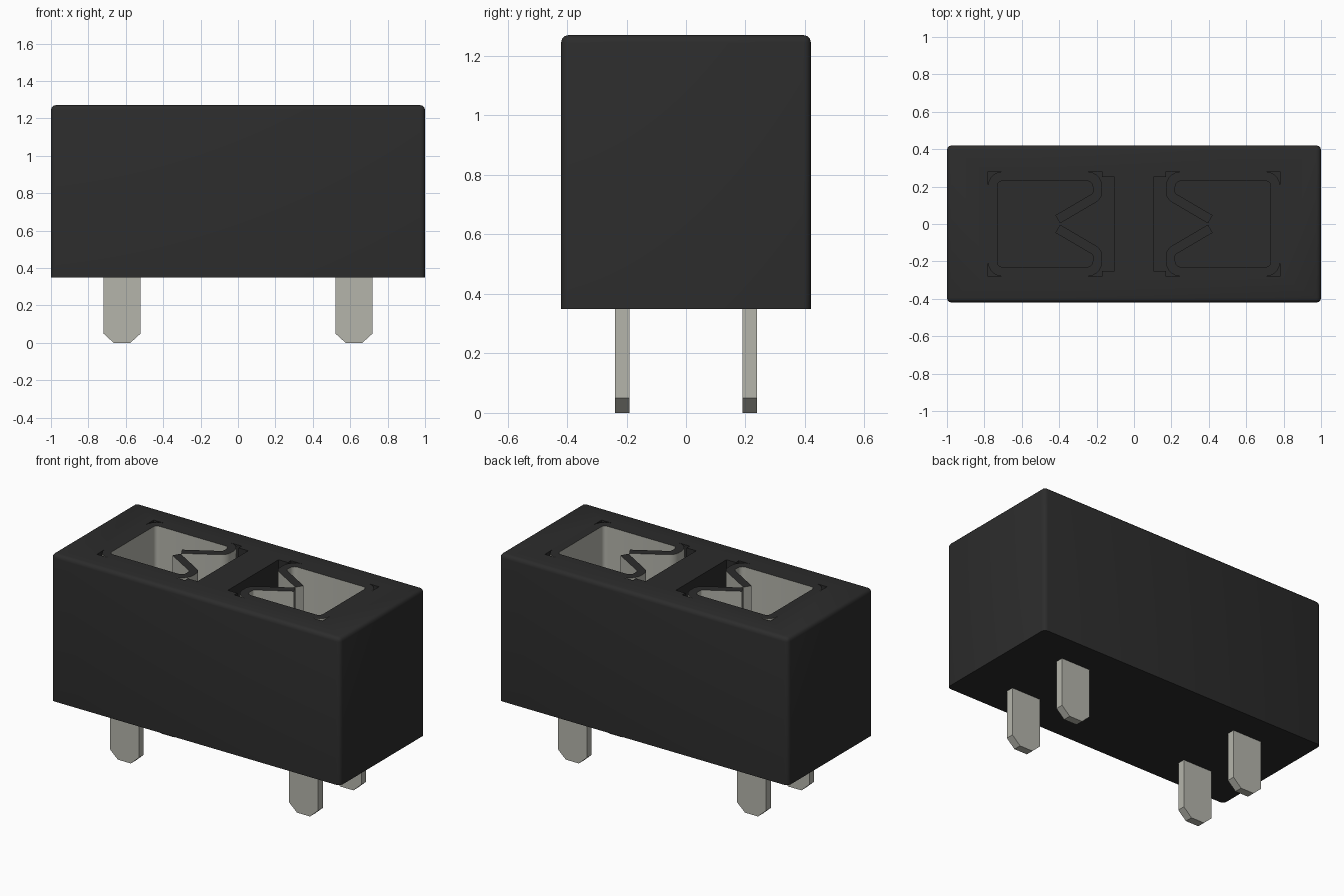
import bpy, bmesh, math
from mathutils import Vector

if "Cube" in bpy.data.objects:
    bpy.data.objects.remove(bpy.data.objects["Cube"])

TOP, BASE, FLOOR = 1.27, 0.35, 0.42


def material(name, rgb):
    m = bpy.data.materials.new(name)
    m.diffuse_color = (*rgb, 1)
    m.use_nodes = True
    m.node_tree.nodes["Principled BSDF"].inputs["Base Color"].default_value = m.diffuse_color
    return m


BLACK = material("black_plastic", (0.025, 0.025, 0.025))
METAL = material("tinned_metal", (0.46, 0.46, 0.41))


def finish(name, bm, *mats):
    bmesh.ops.recalc_face_normals(bm, faces=bm.faces)
    me = bpy.data.meshes.new(name)
    bm.to_mesh(me)
    bm.free()
    ob = bpy.data.objects.new(name, me)
    bpy.context.collection.objects.link(ob)
    for m in mats:
        me.materials.append(m)
    return ob


def extrude(bm, face, vec):
    geo = bmesh.ops.extrude_face_region(bm, geom=[face])["geom"]
    bmesh.ops.translate(bm, vec=vec, verts=[g for g in geo if isinstance(g, bmesh.types.BMVert)])


def prism(name, pts, vec, *mats):
    bm = bmesh.new()
    extrude(bm, bm.faces.new([bm.verts.new(p) for p in pts]), vec)
    return finish(name, bm, *mats)


def apply_mods(ob):
    bpy.context.view_layer.objects.active = ob
    bpy.ops.object.select_all(action='DESELECT')
    ob.select_set(True)
    for m in list(ob.modifiers):
        bpy.ops.object.modifier_apply(modifier=m.name)


def round_path(pts, radii, n=5):
    # replace inner corners of an open path with arcs
    pts = [Vector(p) for p in pts]
    out = [pts[0]]
    for i in range(1, len(pts) - 1):
        p, r = pts[i], radii[i - 1]
        a, b = (pts[i - 1] - p).normalized(), (pts[i + 1] - p).normalized()
        half = a.angle(b) / 2
        c = p + (a + b).normalized() * (r / math.sin(half))
        s, e = p + a * (r / math.tan(half)) - c, p + b * (r / math.tan(half)) - c
        for k in range(n + 1):
            t = k / n
            th = s.angle(e)
            out.append(c + (s * math.sin((1 - t) * th) + e * math.sin(t * th)) / math.sin(th))
    return out + [pts[-1]]


# housing: rounded block with a flat, sharp underside
bm = bmesh.new()
bmesh.ops.create_cube(bm, size=1)
for v in bm.verts:
    v.co = (v.co.x * 2, v.co.y * 0.84, TOP if v.co.z > 0 else BASE)
bmesh.ops.bevel(bm, geom=[e for e in bm.edges if max(v.co.z for v in e.verts) > BASE + 0.1],
                offset=0.025, segments=3, profile=0.5, affect='EDGES')
housing = finish("housing", bm, BLACK)

# terminal pockets cut into the top
half = [(0.105, 0.25), (0.17, 0.25), (0.17, 0.28), (0.78, 0.28)]
outline = half + [(x, -y) for x, y in reversed(half)]
pocket = prism("pocket_cutter", [(x, y, FLOOR) for x, y in outline], (0, 0, 1.2), BLACK)
pocket.hide_render = True
pocket.modifiers.new("mirror", 'MIRROR')
apply_mods(pocket)
cut = housing.modifiers.new("pockets", 'BOOLEAN')
cut.object, cut.operation, cut.solver = pocket, 'DIFFERENCE', 'EXACT'
apply_mods(housing)
bpy.data.objects.remove(pocket)

# spring contacts: bent sheet wrapping each pocket, fingers meeting in a V
arm = [(0.408, 0.025), (0.195, 0.15), (0.195, 0.255), (0.755, 0.255)]
path = round_path(arm + [(x, -y) for x, y in reversed(arm)],
                  [0.04, 0.055, 0.05, 0.05, 0.055, 0.04])
bm = bmesh.new()
rows = []
for i, p in enumerate(path):
    d1 = (p - path[max(i - 1, 0)]).normalized()
    d2 = (path[min(i + 1, len(path) - 1)] - p).normalized()
    t = (d1 + d2).normalized()
    nrm = Vector((-t.y, t.x)) * 0.025 / max(t.dot(d1), t.dot(d2))
    rows.append([bm.verts.new((*(p + s * nrm), z)) for s, z in
                 ((-1, FLOOR), (1, FLOOR), (1, TOP), (-1, TOP))])
for a, b in zip(rows, rows[1:]):
    for k in range(4):
        bm.faces.new((a[k], a[(k + 1) % 4], b[(k + 1) % 4], b[k]))
bm.faces.new(rows[0])
bm.faces.new(rows[-1])
for f in bm.faces:      # dark rim level with the housing top
    if all(v.co.z > TOP - 0.001 for v in f.verts):
        f.material_index = 1
contacts = finish("spring_contacts", bm, METAL, BLACK)
contacts.modifiers.new("mirror", 'MIRROR')
apply_mods(contacts)

# solder pins with chamfered tips
tip = [(0.52, 0.40), (0.52, 0.05), (0.575, 0), (0.665, 0), (0.72, 0.05), (0.72, 0.40)]
pins = prism("solder_pins", [(x, 0.19, z) for x, z in tip], (0, 0.048, 0), METAL)
pins.modifiers.new("mirror", 'MIRROR').use_axis = (True, True, False)
apply_mods(pins)

# smooth only the rounded edges
bpy.ops.object.select_all(action='DESELECT')
for ob in (housing, contacts):
    ob.select_set(True)
bpy.context.view_layer.objects.active = housing
bpy.ops.object.shade_smooth_by_angle(angle=math.radians(35))
